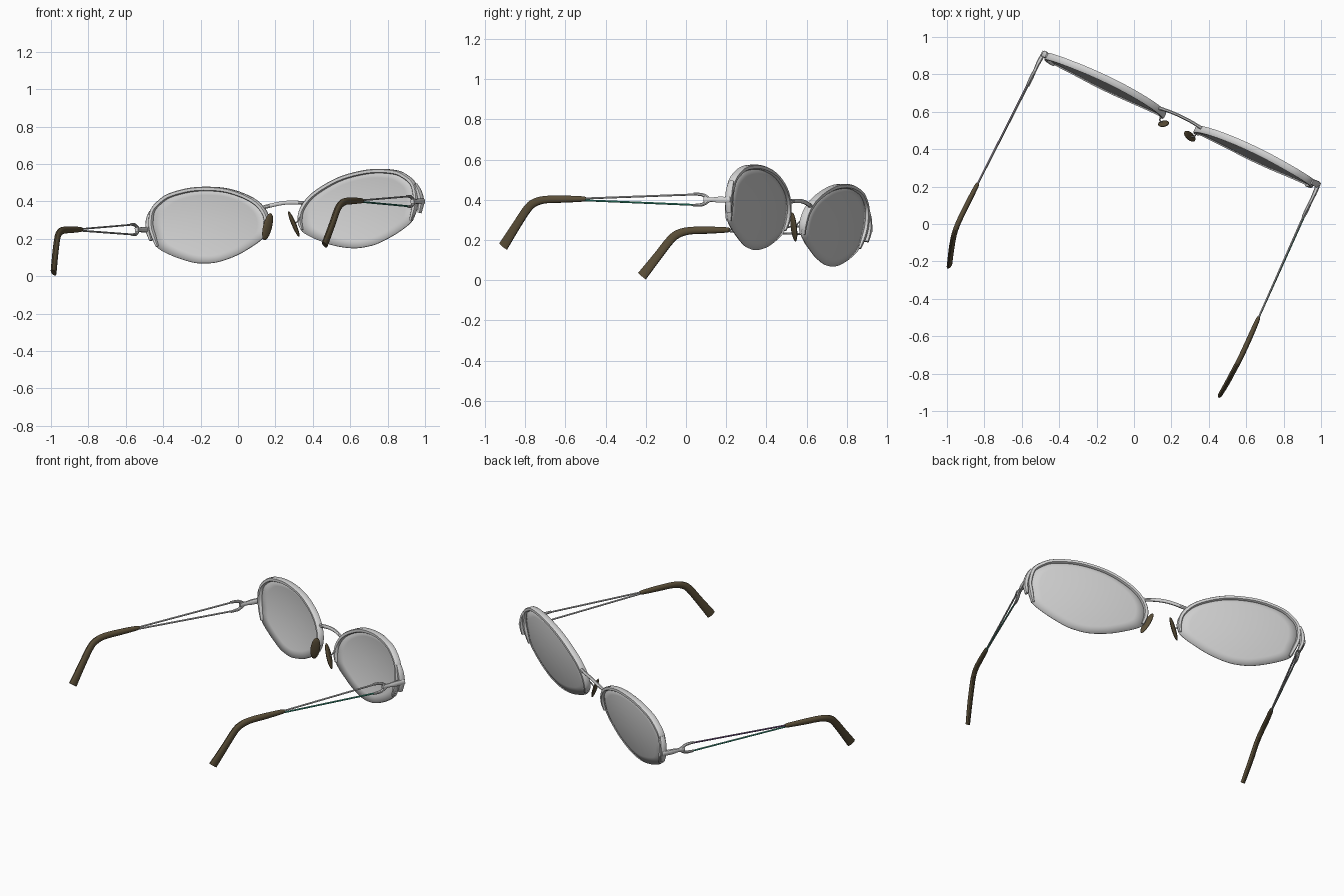
import bpy, bmesh, math
from mathutils import Vector, Matrix

if "Cube" in bpy.data.objects:
    bpy.data.objects.remove(bpy.data.objects["Cube"])

# Placement of the spectacles: turned, rolled slightly, resting on one temple tip
PLACE = (Matrix.Translation((0.25, 0.56, 0.325))
         @ Matrix.Rotation(math.radians(-25.46), 4, 'Z')
         @ Matrix.Rotation(math.radians(-5.28), 4, 'Y'))


def material(name, colour):
    m = bpy.data.materials.new(name)
    m.use_nodes = True
    m.diffuse_color = (*colour, 1)
    m.node_tree.nodes["Principled BSDF"].inputs["Base Color"].default_value = (*colour, 1)
    return m


METAL = material("silver metal", (0.66, 0.66, 0.66))
LENS = material("lens grey", (0.62, 0.62, 0.62))
BROWN = material("brown plastic", (0.105, 0.078, 0.04))
GREEN = material("green tint", (0.05, 0.4, 0.27))
PURPLE = material("purple tint", (0.2, 0.09, 0.28))


def finish(name, bm, mat, mirror=True, thickness=0):
    """Turn a bmesh into a placed, smooth shaded object."""
    bmesh.ops.recalc_face_normals(bm, faces=bm.faces)
    mesh = bpy.data.meshes.new(name)
    bm.to_mesh(mesh)
    bm.free()
    mesh.materials.append(mat)
    mesh.shade_smooth()
    mesh.set_sharp_from_angle(angle=math.radians(40))
    obj = bpy.data.objects.new(name, mesh)
    bpy.context.scene.collection.objects.link(obj)
    obj.matrix_world = PLACE
    if thickness:
        mod = obj.modifiers.new("thickness", 'SOLIDIFY')
        mod.thickness = thickness
        mod.offset = 0
    if mirror:
        obj.modifiers.new("both sides", 'MIRROR')
    return obj


def spline(points, steps=5, closed=False):
    """Smooth curve through the points, of any dimension."""
    pts = [Vector(p) for p in points]
    n = len(pts)
    get = (lambda i: pts[i % n]) if closed else (lambda i: pts[max(0, min(n - 1, i))])
    out = []
    for i in range(n if closed else n - 1):
        a, b, c, d = (get(i + k) for k in (-1, 0, 1, 2))
        for s in range(steps):
            t = s / steps
            out.append(0.5 * (2 * b + (c - a) * t + (2 * a - 5 * b + 4 * c - d) * t * t
                              + (3 * b - a - 3 * c + d) * t ** 3))
    return out if closed else out + [pts[-1]]


def sweep(name, path, side, mat, sides=8, square=1.0, steps=5, mirror=True):
    """Sweep a rounded section; each path point is x, y, z, half width, half height."""
    rows = spline(path, steps)
    bm = bmesh.new()
    rings = []
    for i, row in enumerate(rows):
        tangent = (rows[min(i + 1, len(rows) - 1)] - rows[max(i - 1, 0)]).to_3d().normalized()
        s = Vector(side)
        s = (s - tangent * s.dot(tangent)).normalized()
        n = tangent.cross(s)
        ring = []
        for k in range(sides):
            ang = math.tau * (k + 0.5) / sides
            u, v = (math.copysign(abs(f) ** square, f) for f in (math.cos(ang), math.sin(ang)))
            ring.append(bm.verts.new(row.to_3d() + s * u * row[3] + n * v * row[4]))
        rings.append(ring)
    for a, b in zip(rings, rings[1:]):
        for k in range(sides):
            j = (k + 1) % sides
            bm.faces.new((a[k], a[j], b[j], b[k]))
    bm.faces.new(rings[0])
    bm.faces.new(rings[-1])
    return finish(name, bm, mat, mirror)


# Lens outline: the upper part carries the rim, the lower part is bare
upper = [(.762, -.10), (.783, -.04), (.797, .02), (.783, .10), (.732, .148), (.67, .177),
         (.555, .194), (.445, .19), (.333, .17), (.225, .128), (.148, .08), (.10, .02),
         (.088, -.04), (.10, -.09)]
lower = [(.14, -.122), (.198, -.152), (.288, -.189), (.40, -.214), (.49, -.213),
         (.565, -.198), (.677, -.153)]
CENTRE = Vector((.45, -.01))


def lens_y(p):
    """Tilted, gently domed lens surface."""
    return .015 - .03 * ((p.x - .45) / .36) ** 2 + .13 * p.y - .02 * (p.y / .2) ** 2


def on_lens(p):
    return Vector((p.x, lens_y(p), p.y))


# Lenses
bm = bmesh.new()
outline = spline(upper + lower, 4, closed=True)
count = len(outline)
rings = [[bm.verts.new(on_lens(CENTRE + (p - CENTRE) * s)) for p in outline]
         for s in (.992, .8, .6, .4, .2)]
for a, b in zip(rings, rings[1:]):
    for k in range(count):
        j = (k + 1) % count
        bm.faces.new((a[k], a[j], b[j], b[k]))
hub = bm.verts.new(on_lens(CENTRE))
for k in range(count):
    bm.faces.new((rings[-1][k], rings[-1][(k + 1) % count], hub))
finish("lenses", bm, LENS, thickness=.008)

# Half rims over the top of each lens
rim = []
for i, p in enumerate(upper):
    q = CENTRE + (Vector(p) - CENTRE) * .97
    end = i in (0, len(upper) - 1)
    rim.append((*on_lens(q), .014 if end else .02, .007 if end else .012))
sweep("half_rims", rim, (0, 1, 0), METAL, square=.5)

# Bridge
sweep("bridge", [(-.125, .005, .055, .01, .011), (-.06, .012, .064, .009, .011),
                 (0, .014, .068, .009, .011), (.06, .012, .064, .009, .011),
                 (.125, .005, .055, .01, .011)], (0, 1, 0), METAL, mirror=False)

# End pieces and hinge bars
sweep("end_pieces", [(.786, 0, .095, .014, .008), (.804, 0, .05, .018, .013),
                     (.81, 0, -.005, .018, .014), (.797, -.004, -.06, .014, .009)],
      (0, 1, 0), METAL, square=.6)
sweep("hinge_bars", [(.816, .014, 0, .012, .014), (.82, -.05, 0, .011, .015),
                     (.82, -.09, 0, .009, .011), (.82, -.13, 0, .01, .015)],
      (1, 0, 0), METAL, square=.6)

# Fork arms that hold the twin temple wires
for label, s in (("upper", 1), ("lower", -1)):
    sweep(label + "_fork_arms", [(.82, -.105, s * .004, .008, .009),
                                 (.82, -.14, s * .024, .009, .009),
                                 (.82, -.19, s * .028, .007, .007)], (1, 0, 0), METAL)

# Twin temple wires, tinted on their outer faces
for side, right_name in ((1, "left"), (-1, "right")):
    for label, s, tint in (("upper", 1, PURPLE if side < 0 else METAL), ("lower", -1, GREEN)):
        wire = sweep(f"{right_name}_{label}_wire",
                     [(side * .82, -.16, s * .027, .005, .005),
                      (side * .836, -.8, s * .004, .005, .005)],
                     (1, 0, 0), METAL, steps=2, mirror=False)
        wire.data.materials.append(tint)
        for face in wire.data.polygons:
            if face.normal.x * side > .5:
                face.material_index = 1

# Temple tips bending down behind the ears
sweep("temple_tips", [(.835, -.775, .002, .008, .009), (.836, -.80, .002, .012, .014),
                      (.839, -.90, .001, .014, .018), (.84, -1.0, -.002, .014, .019),
                      (.837, -1.06, -.018, .014, .021), (.832, -1.10, -.05, .014, .022),
                      (.822, -1.16, -.13, .014, .023), (.806, -1.235, -.232, .012, .027)],
      (1, 0, 0), BROWN, sides=12)

# Nose pads and their wire arms
bm = bmesh.new()
shape = (Matrix.Translation((.078, -.061, -.053))
         @ Matrix.Rotation(math.radians(-20), 4, 'Y')
         @ Matrix.Rotation(math.radians(37), 4, 'Z')
         @ Matrix.Diagonal((.011, .027, .075, 1)))
bmesh.ops.create_uvsphere(bm, u_segments=16, v_segments=10, radius=1, matrix=shape)
finish("nose_pads", bm, BROWN)
sweep("nose_pad_arms", [(.1, -.005, -.03, .004, .004), (.105, -.035, -.02, .004, .004),
                        (.1, -.055, -.04, .004, .004), (.08, -.058, -.053, .004, .004)],
      (0, 0, 1), METAL, sides=6)
